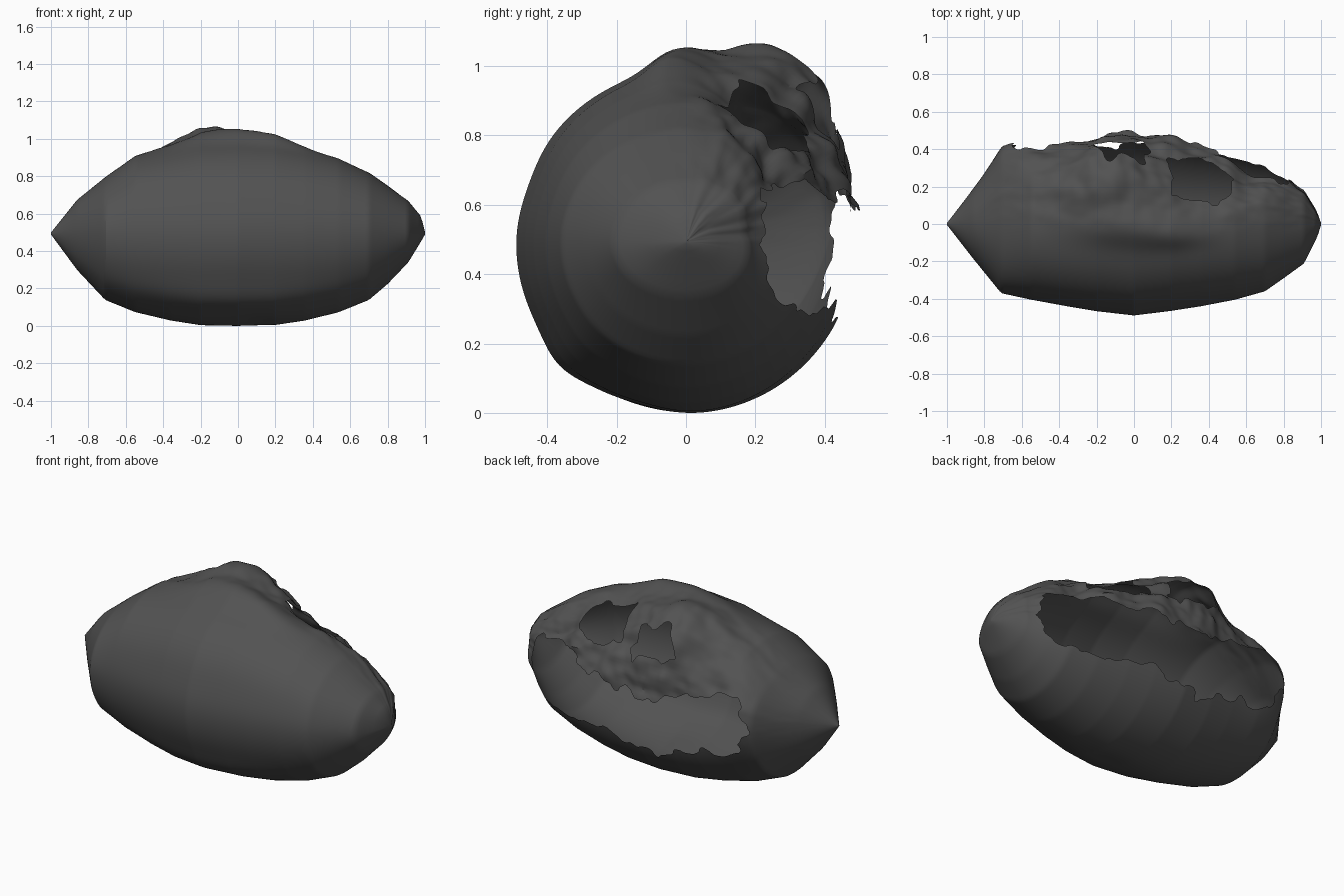
import bpy, bmesh, math
from mathutils import Vector, noise

if "Cube" in bpy.data.objects:
    bpy.data.objects.remove(bpy.data.objects["Cube"])

# half sizes along each half of the long axis: (|x|, y, z upwards, z downwards)
RIGHT = [(0, .49, .495, .495), (.2, .465, .485, .49), (.36, .44, .45, .465), (.54, .405, .4, .42),
         (.7, .36, .325, .355), (.8, .29, .255, .27), (.91, .21, .175, .155),
         (.98, .07, .09, .04), (1, .005, .005, .005)]
LEFT = [(0, .49, .495, .495), (.2, .467, .485, .49), (.36, .44, .45, .465), (.55, .405, .41, .42),
        (.71, .37, .3, .355), (.86, .185, .18, .195), (1, .005, .005, .005)]

# torn openings as outlines in (x, angle); angle runs from the back (0) up to the top (90)
HOLES = [
    [(.86, 0), (.81, 40), (.6, 34), (.45, 20), (.2, 13), (-.1, 12), (-.35, 20), (-.62, 29),
     (-.7, 5), (-.6, -20), (-.3, -21), (-.1, -32), (.1, -23), (.4, -25), (.65, -32), (.8, -34)],
    [(.18, 40), (.2, 74), (.46, 76), (.54, 50), (.4, 36)],
    [(-.22, 40), (-.12, 53), (.05, 52), (.1, 38), (-.05, 34)],
]

# bulges and dents: (x, angle, x spread, angle spread, height)
BUMPS = [(-.17, 58, .25, 24, .135), (0, 92, .28, 11, .05), (-.62, 22, .15, 34, .075),
         (.36, 60, .14, 20, -.05), (.63, 30, .11, 28, -.08), (-.05, 18, .4, 14, .015),
         (.22, 98, .16, 8, .02), (.1, -105, .15, 12, -.012), (0, -136, .5, 11, .018),
         (.88, 5, .08, 40, -.035), (0, 160, .6, 14, -.008)]


def half_sizes(x):
    a, table = abs(x), RIGHT if x > 0 else LEFT
    for p, q in zip(table, table[1:]):
        if a <= q[0]:
            t = (a - p[0]) / (q[0] - p[0])
            return [u + (w - u) * t for u, w in zip(p[1:], q[1:])]
    return table[-1][1:]


def inside(poly, x, a):
    hit = False
    for (x1, a1), (x2, a2) in zip(poly, poly[1:] + poly[:1]):
        if (a1 > a) != (a2 > a) and x < (x2 - x1) * (a - a1) / (a2 - a1) + x1:
            hit = not hit
    return hit


def surface(x, a):
    ry, up, down = half_sizes(x)
    c, s = math.cos(math.radians(a)), math.sin(math.radians(a))
    rz = up if s > 0 else down
    push = 0
    for bx, ba, sx, sa, h in BUMPS:
        d = (a - ba + 180) % 360 - 180
        push += h * math.exp(-((x - bx) / sx) ** 2 - (d / sa) ** 2)
    # crumpled skin around the torn upper back
    d = (a - 40 + 180) % 360 - 180
    rough = math.exp(-(d / 42) ** 4 - ((x - .15) / .75) ** 4)
    push += .035 * rough * noise.noise(Vector((x * 6, c * 5, s * 5)))
    push += .015 * rough * noise.noise(Vector((x * 15, c * 9, s * 9)))
    return Vector((x, ry * c + push * c, .497 + rz * s + push * s))


# hollow oval shell
NX, NA = 150, 180
bm = bmesh.new()
rings = []
for i in range(NX + 1):
    x = -1 + 2 * i / NX
    rings.append([bm.verts.new(surface(x, k * 360 / NA - 180)) for k in range(NA)])
for i in range(NX):
    for k in range(NA):
        x = -1 + 2 * (i + .5) / NX
        a = (k + .5) * 360 / NA - 180
        jx = .05 * noise.noise(Vector((x * 11, a * .1, 3)))
        ja = 7 * noise.noise(Vector((x * 11, a * .1, 9)))
        if any(inside(h, x + jx, a + ja) for h in HOLES):
            continue
        n = (k + 1) % NA
        bm.faces.new((rings[i][k], rings[i + 1][k], rings[i + 1][n], rings[i][n]))
bm.faces.new(rings[0])
bm.faces.new(list(reversed(rings[-1])))
bmesh.ops.delete(bm, geom=[v for v in bm.verts if not v.link_faces], context='VERTS')

# soften the stair steps along the torn rims
for _ in range(2):
    moved = {}
    for v in bm.verts:
        rim = [e.other_vert(v).co for e in v.link_edges if e.is_boundary]
        if len(rim) == 2:
            moved[v] = v.co * .5 + (rim[0] + rim[1]) * .25
    for v, co in moved.items():
        v.co = co

bmesh.ops.recalc_face_normals(bm, faces=bm.faces)
zmin = min(v.co.z for v in bm.verts)
for v in bm.verts:
    v.co.z -= zmin
# make sure the shell faces outwards
front = min(bm.faces, key=lambda f: f.calc_center_median().y)
if front.normal.y > 0:
    bmesh.ops.reverse_faces(bm, faces=bm.faces)
mesh = bpy.data.meshes.new("torn_shell")
bm.to_mesh(mesh)
bm.free()
shell = bpy.data.objects.new("torn_shell", mesh)
bpy.context.collection.objects.link(shell)

# dark grey leather
mat = bpy.data.materials.new("dark_grey")
mat.diffuse_color = (.085, .085, .085, 1)
mat.use_nodes = True
mat.node_tree.nodes["Principled BSDF"].inputs["Base Color"].default_value = mat.diffuse_color
mesh.materials.append(mat)

bpy.context.view_layer.objects.active = shell
shell.select_set(True)
bpy.ops.object.shade_smooth_by_angle(angle=math.radians(30))
